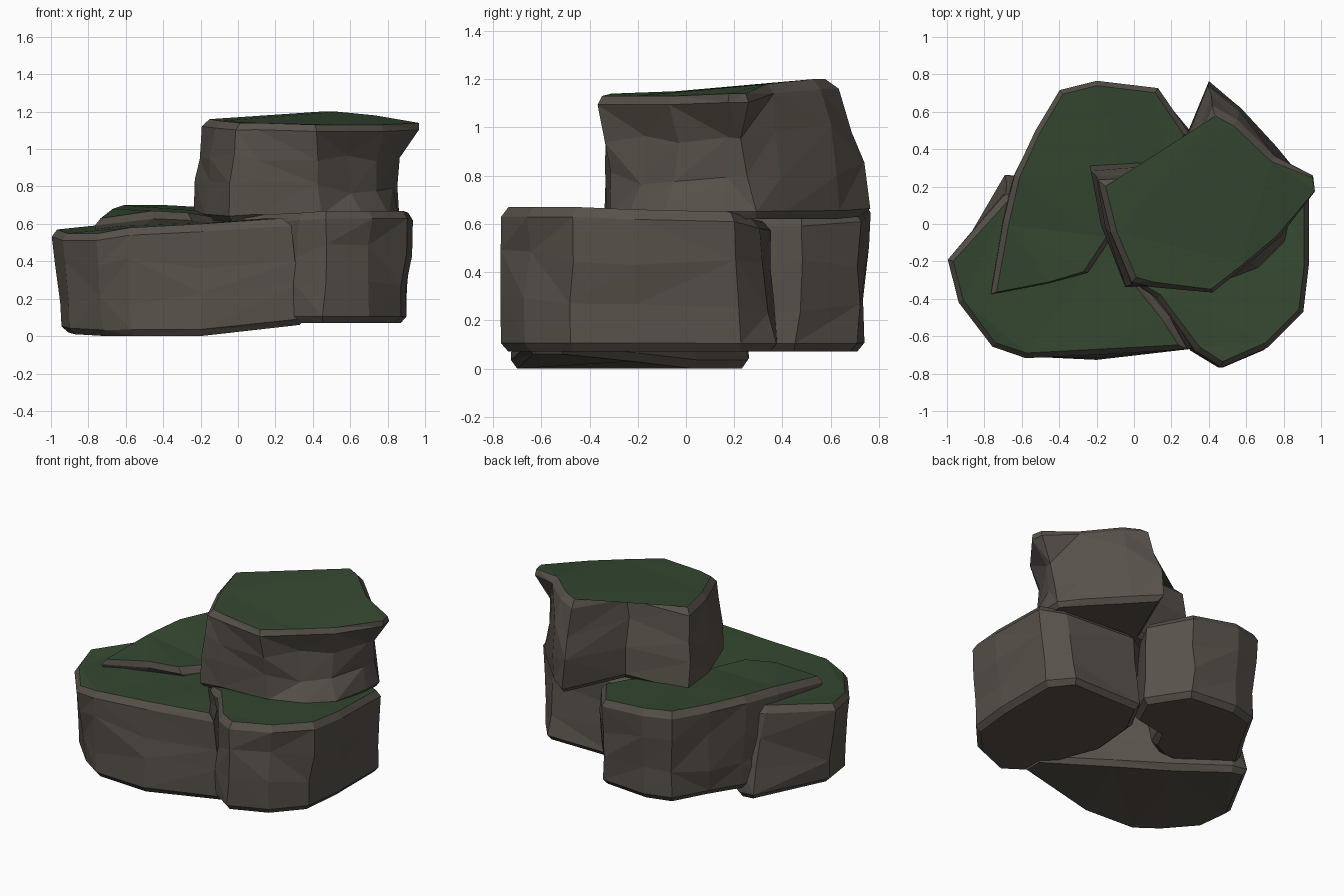
import bpy, bmesh, math, random
from mathutils import Vector


def material(name, col):
    m = bpy.data.materials.new(name)
    m.diffuse_color = (*col, 1)
    return m


STONE = material("stone", (0.095, 0.082, 0.068))
MOSS = material("moss", (0.035, 0.065, 0.030))


def inset(pts, amount):
    """Move each point of a CCW outline inward; amount is a list per point."""
    out, n = [], len(pts)
    for i, p in enumerate(pts):
        a = (p - pts[i - 1]).normalized()
        b = (pts[(i + 1) % n] - p).normalized()
        na, nb = Vector((-a.y, a.x)), Vector((-b.y, b.x))
        m = na + nb
        m = m.normalized() if m.length > 1e-4 else na
        out.append(p + m * amount[i] / max(m.dot(na), 0.6))
    return out


def rock(name, pts, seed, rough=0.014):
    """Loft a boulder. Each point: top x, y, z, foot x, y, z, waist depth."""
    rnd = random.Random(seed)
    bm = bmesh.new()
    n = len(pts)
    rings = []
    for t, chamfer in ((0, .03), (.06, 0), (.34, 0), (.66, 0), (.93, 0), (1, .03)):
        flat = [Vector((p[3], p[4])).lerp(Vector((p[0], p[1])), t) for p in pts]
        flat = inset(flat, [chamfer + p[6] * math.sin(math.pi * t) for p in pts])
        r = rough if .1 < t < .9 else 0
        ring = []
        for q, p in zip(flat, pts):
            j = [rnd.uniform(-r, r) for _ in range(3)]
            z = p[5] + t * (p[2] - p[5]) + 2.5 * j[2]
            ring.append(bm.verts.new((q.x + j[0], q.y + j[1], z)))
        rings.append(ring)
    for lo, hi in zip(rings, rings[1:]):
        for i in range(n):
            k = (i + 1) % n
            a, b, c, d = lo[i], lo[k], hi[k], hi[i]
            tris = ((a, b, c), (a, c, d)) if rnd.random() < .5 else ((a, b, d), (b, c, d))
            for tri in tris:
                bm.faces.new(tri)
    # closed underside and mossy cap
    caps = [bm.faces.new(rings[0][::-1]), bm.faces.new(rings[-1])]
    caps[1].material_index = 1
    bmesh.ops.triangulate(bm, faces=caps)
    bmesh.ops.recalc_face_normals(bm, faces=bm.faces)
    me = bpy.data.meshes.new(name)
    bm.to_mesh(me)
    bm.free()
    me.materials.append(STONE)
    me.materials.append(MOSS)
    ob = bpy.data.objects.new(name, me)
    bpy.context.collection.objects.link(ob)
    return ob


# low slab at the front left
rock("front_left_rock", [
    (-1.0, -.19, .57, -.94, -.20, .02, 0),
    (-.94, -.42, .55, -.90, -.42, .01, 0),
    (-.76, -.66, .55, -.72, -.60, 0, 0),
    (-.58, -.72, .58, -.57, -.71, 0, .01),
    (-.20, -.70, .60, -.20, -.73, 0, .01),
    (.28, -.67, .63, .36, -.66, .06, 0),
    (.18, -.50, .63, .36, -.50, .06, 0),
    (.02, -.30, .62, .00, -.20, .03, 0),
    (-.10, -.05, .61, -.30, .05, 0, 0),
    (-.58, .20, .60, -.58, .26, 0, 0),
    (-.70, .14, .60, -.69, .27, .01, 0)], 3)

# tall-topped boulder at the back left
rock("back_left_rock", [
    (-.77, -.40, .63, -.70, -.05, .07, 0),
    (-.45, -.34, .67, -.45, .00, .07, 0),
    (-.25, -.28, .66, -.20, .02, .07, 0),
    (-.12, -.08, .64, -.08, .08, .07, 0),
    (-.05, .25, .66, -.02, .20, .07, 0),
    (.20, .30, .63, .20, .24, .07, 0),
    (.30, .48, .63, .30, .45, .07, 0),
    (.13, .73, .65, .13, .71, .07, .01),
    (-.20, .77, .69, -.20, .74, .07, .01),
    (-.40, .72, .70, -.38, .69, .07, .01),
    (-.53, .50, .70, -.50, .47, .07, 0),
    (-.64, .26, .70, -.62, .28, .07, 0),
    (-.70, .00, .68, -.70, .12, .07, 0)], 5)

# boulder at the front right
rock("front_right_rock", [
    (.00, -.33, .63, .12, -.18, .07, 0),
    (.12, -.40, .65, .20, -.38, .07, 0),
    (.33, -.68, .66, .29, -.66, .07, 0),
    (.47, -.77, .67, .45, -.77, .07, .01),
    (.72, -.66, .67, .70, -.67, .07, .01),
    (.91, -.47, .67, .87, -.48, .07, .01),
    (.94, -.22, .66, .90, -.20, .07, .01),
    (.94, .20, .65, .90, .23, .07, .01),
    (.80, .30, .62, .78, .38, .07, 0),
    (.30, .35, .61, .27, .38, .07, 0),
    (.05, .20, .61, .15, .15, .07, 0)], 8)

# overhanging boulder stacked on top
rock("top_rock", [
    (-.19, .23, 1.16, -.24, .32, .62, 0),
    (-.12, -.05, 1.15, -.18, .00, .62, 0),
    (-.01, -.31, 1.14, -.05, -.34, .61, 0),
    (.10, -.34, 1.14, .10, -.33, .62, .01),
    (.42, -.38, 1.13, .45, -.32, .62, .04),
    (.60, -.24, 1.13, .68, -.25, .62, .09),
    (.79, -.08, 1.13, .82, -.10, .62, .08),
    (1.0, .17, 1.14, .87, .15, .62, .10),
    (.98, .27, 1.14, .87, .30, .62, .08),
    (.75, .36, 1.18, .76, .42, .62, 0),
    (.55, .55, 1.20, .55, .64, .62, -.01),
    (.42, .62, 1.20, .40, .77, .63, -.01),
    (.27, .25, 1.16, .22, .34, .62, 0)], 11)
